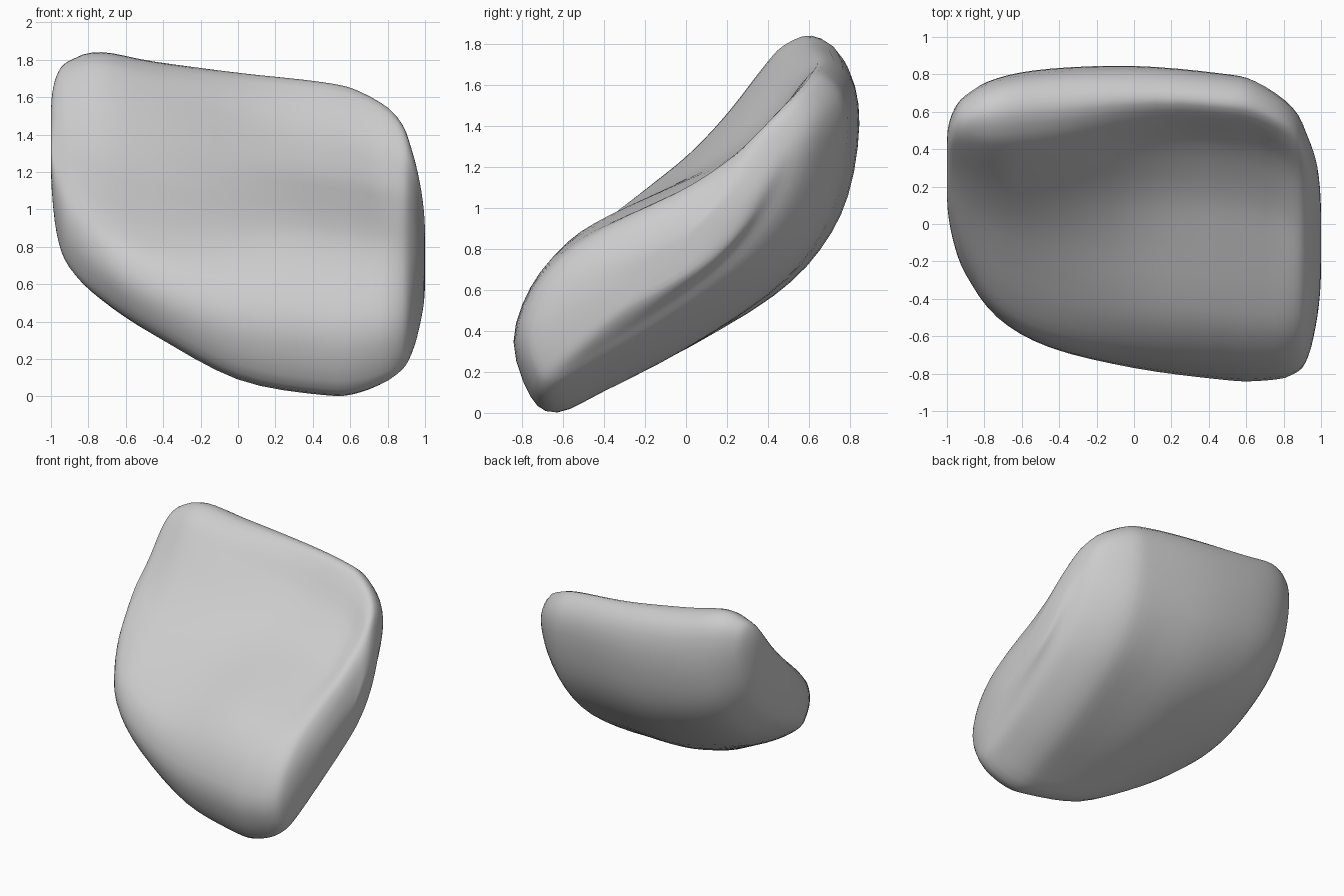
import bpy, bmesh
from mathutils import Vector

if "Cube" in bpy.data.objects:
    bpy.data.objects.remove(bpy.data.objects["Cube"])

# Normalised cross-sections (depth, height): bottom, nose, upper face, crest, underside
SAGGING = [(.13, 0), (.05, .05), (0, .21), (.05, .37), (.15, .49), (.27, .565),
           (.45, .645), (.6, .715), (.755, .835), (.845, .95), (.905, 1), (.975, .945),
           (1, .83), (.97, .63), (.89, .47), (.755, .335), (.51, .18), (.27, .06)]
STRAIGHT = [(.11, 0), (.04, .05), (0, .14), (.03, .25), (.13, .35), (.26, .45),
            (.41, .57), (.55, .715), (.69, .89), (.765, .965), (.87, 1), (.97, .93),
            (1, .74), (.96, .5), (.86, .325), (.7, .18), (.47, .07), (.26, .01)]
BULGING = [(.13, 0), (.05, .04), (0, .17), (.04, .34), (.13, .48), (.25, .59),
           (.4, .7), (.55, .79), (.71, .89), (.82, .97), (.9, 1), (.97, .95),
           (1, .82), (.97, .64), (.88, .46), (.74, .31), (.5, .16), (.28, .05)]

# Stations along the width: x, y min, y max, z min, z max, underside lift
STATIONS = [(-1, .1, .5, 1.15, 1.58, .03), (-.97, -.08, .61, .86, 1.72, .03),
            (-.9, -.27, .7, .68, 1.8, .02), (-.73, -.5, .78, .52, 1.84, 0),
            (-.45, -.66, .83, .33, 1.79, 0), (0, -.77, .845, .09, 1.73, 0),
            (.45, -.83, .81, .005, 1.68, .01), (.65, -.84, .775, .01, 1.63, .04),
            (.85, -.81, .65, .09, 1.5, .1), (.93, -.72, .5, .2, 1.32, .12),
            (.98, -.5, .33, .4, 1.1, .07), (1, -.3, .12, .55, .92, .02)]


def spline(points, steps, closed):
    """Smooth curve passing through every point."""
    pts = [Vector(p) for p in points]
    n = len(pts)
    get = (lambda i: pts[i % n]) if closed else (lambda i: pts[min(max(i, 0), n - 1)])
    out = []
    for i in range(n if closed else n - 1):
        a, b, c, d = (get(i + k) for k in (-1, 0, 1, 2))
        for s in range(steps):
            t = s / steps
            out.append(b + (c - a) * (t / 2)
                       + (a * 2 - b * 5 + c * 4 - d) * (t * t / 2)
                       + (b * 3 - a - c * 3 + d) * (t ** 3 / 2))
    return out if closed else out + [pts[-1]]


def ease(t):
    t = min(max(t, 0), 1)
    return t * t * (3 - 2 * t)


def section(bm, station, profiles):
    """One ring of the body, blending the cross-sections by width."""
    x, y0, y1, z0, z1, lift = station
    left = ease((.4 - x) / 1.15)
    end = ease((abs(x) - .75) / .25) * (.7 if x > 0 else .35)
    ring = []
    for sag, straight, bulge in zip(*profiles):
        u, v = sag.lerp(straight, left).lerp(bulge, end)
        under = max(0, u - v) * 2
        ring.append(bm.verts.new((x, y0 + u * (y1 - y0) - lift * under,
                                  z0 + v * (z1 - z0) + lift * under)))
    return ring


# Boulder body: loft the rings and close both ends
bm = bmesh.new()
profiles = [spline(p, 3, True) for p in (SAGGING, STRAIGHT, BULGING)]
rings = [section(bm, s, profiles) for s in spline(STATIONS, 4, False)]
count = len(rings[0])
for a, b in zip(rings, rings[1:]):
    for i in range(count):
        j = (i + 1) % count
        bm.faces.new((a[i], a[j], b[j], b[i]))
for ring in (rings[0], rings[-1]):
    centre = sum((v.co for v in ring), Vector()) / count
    tip = bm.verts.new(centre)
    for i in range(count):
        bm.faces.new((ring[i], ring[(i + 1) % count], tip))

# Soften the rounded ends
ends = [v for v in bm.verts if abs(v.co.x) > .85]
for _ in range(3):
    bmesh.ops.smooth_vert(bm, verts=ends, factor=.4,
                          use_axis_x=False, use_axis_y=True, use_axis_z=True)
bmesh.ops.recalc_face_normals(bm, faces=bm.faces)

mesh = bpy.data.meshes.new("boulder")
bm.to_mesh(mesh)
bm.free()
boulder = bpy.data.objects.new("boulder", mesh)
bpy.context.collection.objects.link(boulder)
for face in mesh.polygons:
    face.use_smooth = True

# Plain stone colour
stone = bpy.data.materials.new("stone_grey")
stone.use_nodes = True
stone.diffuse_color = (.6, .6, .6, 1)
stone.node_tree.nodes["Principled BSDF"].inputs["Base Color"].default_value = (.6, .6, .6, 1)
mesh.materials.append(stone)
